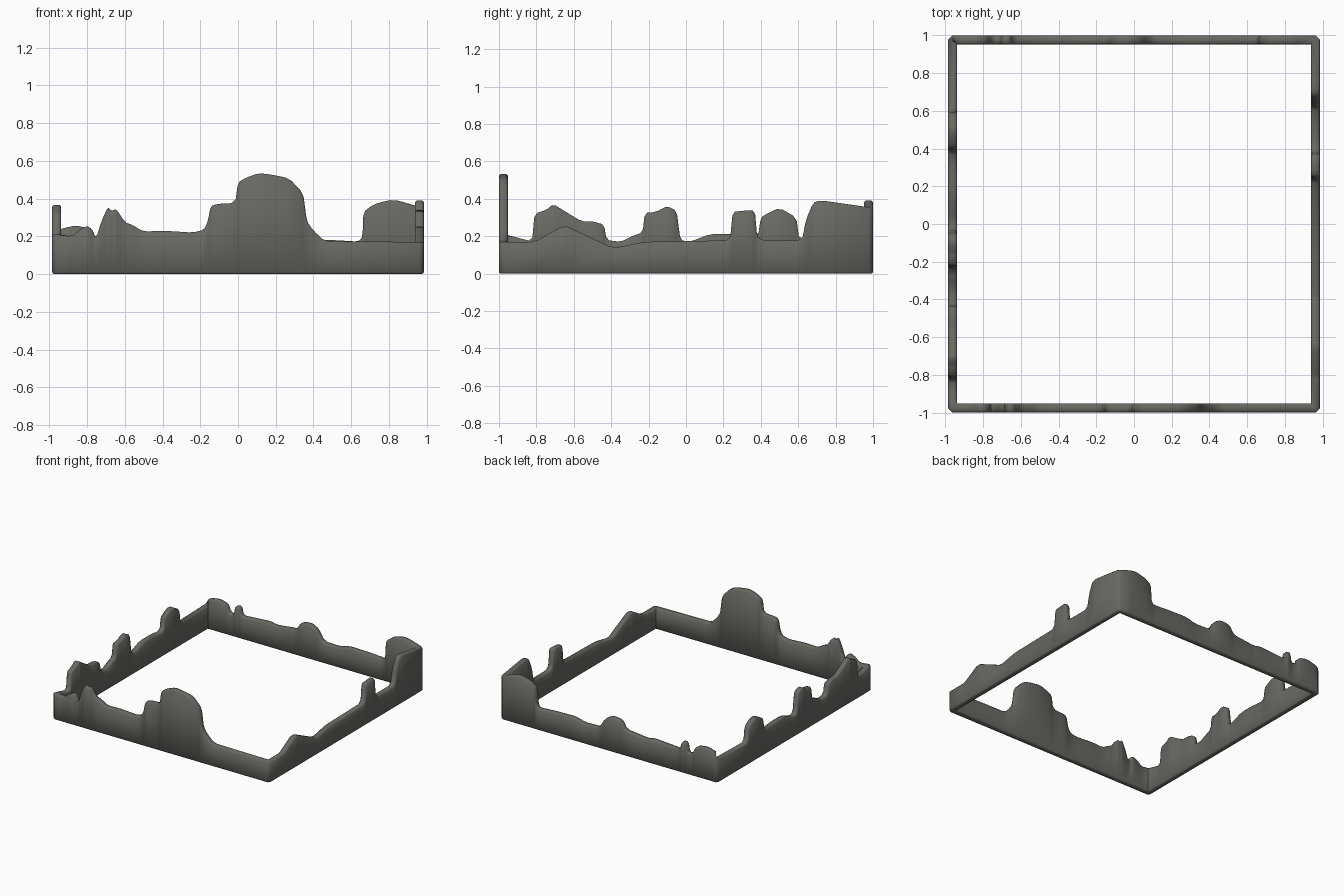
import bpy, bmesh
from mathutils import Vector

if "Cube" in bpy.data.objects:
    bpy.data.objects.remove(bpy.data.objects["Cube"])

HX, HY = 0.985, 1.0      # outer half sizes
T, C, R = 0.048, 0.009, 0.022  # wall thickness, edge rounding, corner rounding

# Skyline of each wall as (position, height), along +x or +y
FRONT = [(-.963, .21), (-.88, .20), (-.84, .235), (-.80, .255), (-.775, .24), (-.753, .19), (-.72, .29),
         (-.69, .355), (-.67, .335), (-.645, .345), (-.60, .275), (-.56, .26), (-.50, .225),
         (-.40, .23), (-.24, .22), (-.18, .235), (-.16, .28), (-.145, .36), (-.11, .372),
         (-.015, .377), (.0, .485), (.04, .51), (.11, .535), (.18, .527), (.27, .508),
         (.345, .43), (.365, .28), (.40, .23), (.46, .175), (.963, .17)]
RIGHT = [(-.978, .17), (-.81, .17), (-.65, .26), (-.39, .137), (-.22, .17), (.235, .178),
         (.25, .33), (.30, .336), (.368, .34), (.38, .20), (.41, .178), (.62, .178),
         (.642, .29), (.68, .38), (.72, .392), (.978, .355)]
BACK = [(-.963, .22), (-.94, .24), (-.86, .258), (-.78, .24), (-.755, .18), (-.712, .17),
        (-.697, .25), (-.655, .25), (-.64, .18), (-.39, .197), (-.345, .183), (-.143, .205),
        (-.105, .272), (-.02, .282), (.04, .25), (.09, .165), (.23, .16), (.325, .185),
        (.51, .18), (.64, .172), (.66, .20), (.665, .33), (.72, .37), (.80, .392), (.85, .39), (.963, .355)]
LEFT = [(-.978, .21), (-.93, .20), (-.823, .172), (-.81, .32), (-.745, .342), (-.71, .372),
        (-.65, .335), (-.56, .28), (-.50, .28), (-.438, .262), (-.425, .18), (-.35, .17),
        (-.29, .20), (-.232, .22), (-.22, .325), (-.16, .33), (-.10, .362), (-.05, .335),
        (-.03, .18), (.02, .17), (.13, .212), (.24, .212), (.385, .20), (.40, .30),
        (.43, .32), (.50, .352), (.59, .30), (.605, .182), (.978, .19)]


def soften(pts):
    """Cut the corners of a skyline once so it reads as a curve."""
    out = [pts[0]]
    for i in range(1, len(pts) - 1):
        p = Vector(pts[i])
        for q in (Vector(pts[i - 1]), Vector(pts[i + 1])):
            out.append(tuple(p.lerp(q, min(.2, .02 / (q - p).length))))
    return out + [pts[-1]]


def wall_sections(pts, along, outward, half_along, half_out):
    """Eight-point cross-sections of one wall, in walking order."""
    sections = []
    for i, (u, z) in enumerate(pts):
        a, b = Vector(pts[max(i - 1, 0)]), Vector(pts[min(i + 1, len(pts) - 1)])
        p = Vector((u, z))
        d1 = (p - a).normalized() if i else Vector((1, 0))
        d2 = (b - p).normalized() if i < len(pts) - 1 else Vector((1, 0))
        d = (d1 + d2).normalized()
        low = p + Vector((d.y, -d.x)) * C      # inward along skyline normal
        ring = [(C, u, 0), (0, u, C), (0, low.x, low.y), (C, u, z),
                (T - C, u, z), (T, low.x, low.y), (T, u, C), (T - C, u, 0)]
        end = i in (0, len(pts) - 1)
        sec = []
        for off, uu, zz in ring:
            lim = half_along - max(off, R)
            uu = max(-lim, min(lim, uu))
            if end:                            # rounded outer corner, mitred inside
                uu = lim if u > 0 else -lim
            co = along * uu + outward * (half_out - off)
            sec.append((co.x, co.y, zz))
        sections.append(sec)
    return sections


X, Y = Vector((1, 0)), Vector((0, 1))
flip = lambda pts: [(-u, z) for u, z in reversed(pts)]
sections = []
for pts, along, outward, ha, ho in ((FRONT, X, -Y, HX, HY), (RIGHT, Y, X, HY, HX),
                                    (flip(BACK), -X, Y, HX, HY), (flip(LEFT), -Y, -X, HY, HX)):
    sections += wall_sections(soften(pts), along, outward, ha, ho)

# One closed ring of walls
bm = bmesh.new()
rings = [[bm.verts.new(c) for c in s] for s in sections]
for i, r in enumerate(rings):
    n = rings[(i + 1) % len(rings)]
    for j in range(8):
        k = (j + 1) % 8
        bm.faces.new((r[j], n[j], n[k], r[k]))
bmesh.ops.remove_doubles(bm, verts=bm.verts, dist=0.0008)
bmesh.ops.recalc_face_normals(bm, faces=bm.faces)
mesh = bpy.data.meshes.new("skyline_wall_ring")
bm.to_mesh(mesh)
bm.free()

grey = bpy.data.materials.new("warm dark grey")
grey.diffuse_color = (0.14, 0.14, 0.125, 1)
grey.use_nodes = True
grey.node_tree.nodes["Principled BSDF"].inputs["Base Color"].default_value = grey.diffuse_color
mesh.materials.append(grey)
obj = bpy.data.objects.new("skyline_wall_ring", mesh)
bpy.context.collection.objects.link(obj)
bpy.context.view_layer.objects.active = obj
obj.select_set(True)
bpy.ops.object.shade_smooth_by_angle(angle=0.9)
